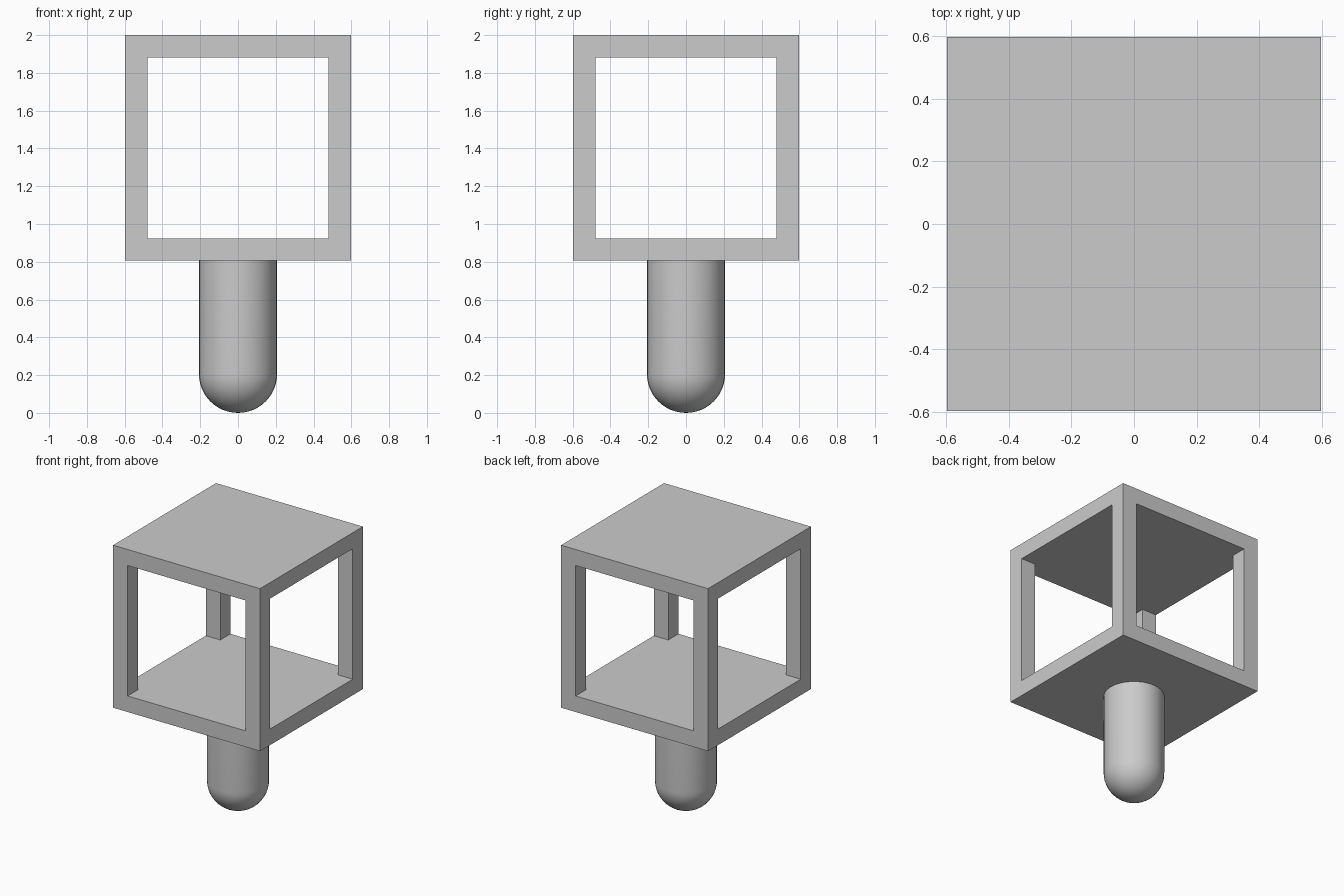
import bpy
import bmesh
import math
from mathutils import Matrix, Vector

HALF = 0.597          # half width of the frame
WALL = 0.118          # thickness of plates and posts
TOP = 2.0
BOTTOM = TOP - 2 * HALF
RADIUS = 0.207        # handle radius
SEGMENTS = 32

old = bpy.data.objects.get("Cube")
if old:
    bpy.data.objects.remove(old, do_unlink=True)

grey = bpy.data.materials.new("plain grey")
grey.use_nodes = True
colour = (0.6, 0.6, 0.6, 1.0)
grey.diffuse_color = colour
grey.node_tree.nodes["Principled BSDF"].inputs["Base Color"].default_value = colour


def add_object(name, bm):
    bmesh.ops.recalc_face_normals(bm, faces=bm.faces)
    mesh = bpy.data.meshes.new(name)
    bm.to_mesh(mesh)
    bm.free()
    mesh.materials.append(grey)
    obj = bpy.data.objects.new(name, mesh)
    bpy.context.collection.objects.link(obj)
    return obj


def add_box(name, size, centre):
    bm = bmesh.new()
    place = Matrix.Translation(centre) @ Matrix.Diagonal((*size, 1))
    bmesh.ops.create_cube(bm, size=1, matrix=place)
    return add_object(name, bm)


# Open cube frame: a solid block with a window cut through each horizontal axis
centre = Vector((0, 0, (TOP + BOTTOM) / 2))
side = 2 * HALF
opening = side - 2 * WALL
frame = add_box("cube_frame", (side, side, side), centre)
for axis, name in enumerate(("side_window_cutter", "front_window_cutter")):
    size = [opening] * 3
    size[axis] = side + 1
    cutter = add_box(name, size, centre)
    cutter.hide_render = True
    cutter.hide_viewport = True
    cut = frame.modifiers.new(name, "BOOLEAN")
    cut.operation = "DIFFERENCE"
    cut.solver = "EXACT"
    cut.object = cutter

# Apply the cuts, then drop the cutters
bpy.context.view_layer.update()
graph = bpy.context.evaluated_depsgraph_get()
cut_mesh = bpy.data.meshes.new_from_object(frame.evaluated_get(graph))
cutters = [m.object for m in frame.modifiers]
frame.modifiers.clear()
frame.data = cut_mesh
for cutter in cutters:
    bpy.data.objects.remove(cutter, do_unlink=True)

# Round-ended handle: spun half profile with a domed lower end
bm = bmesh.new()
steps = 12
profile = [(RADIUS * math.sin(a), RADIUS * (1 - math.cos(a)))
           for a in (math.pi / 2 * i / steps for i in range(steps + 1))]
profile += [(RADIUS, BOTTOM), (0, BOTTOM)]
verts = [bm.verts.new((r, 0, z)) for r, z in profile]
edges = [bm.edges.new(pair) for pair in zip(verts, verts[1:])]
bmesh.ops.spin(bm, geom=verts + edges, cent=(0, 0, 0), axis=(0, 0, 1),
               angle=2 * math.pi, steps=SEGMENTS, use_duplicate=False)
bmesh.ops.remove_doubles(bm, verts=bm.verts, dist=0.0001)
handle = add_object("handle", bm)

bpy.ops.object.select_all(action="DESELECT")
handle.select_set(True)
bpy.context.view_layer.objects.active = handle
bpy.ops.object.shade_smooth_by_angle(angle=math.radians(35))
